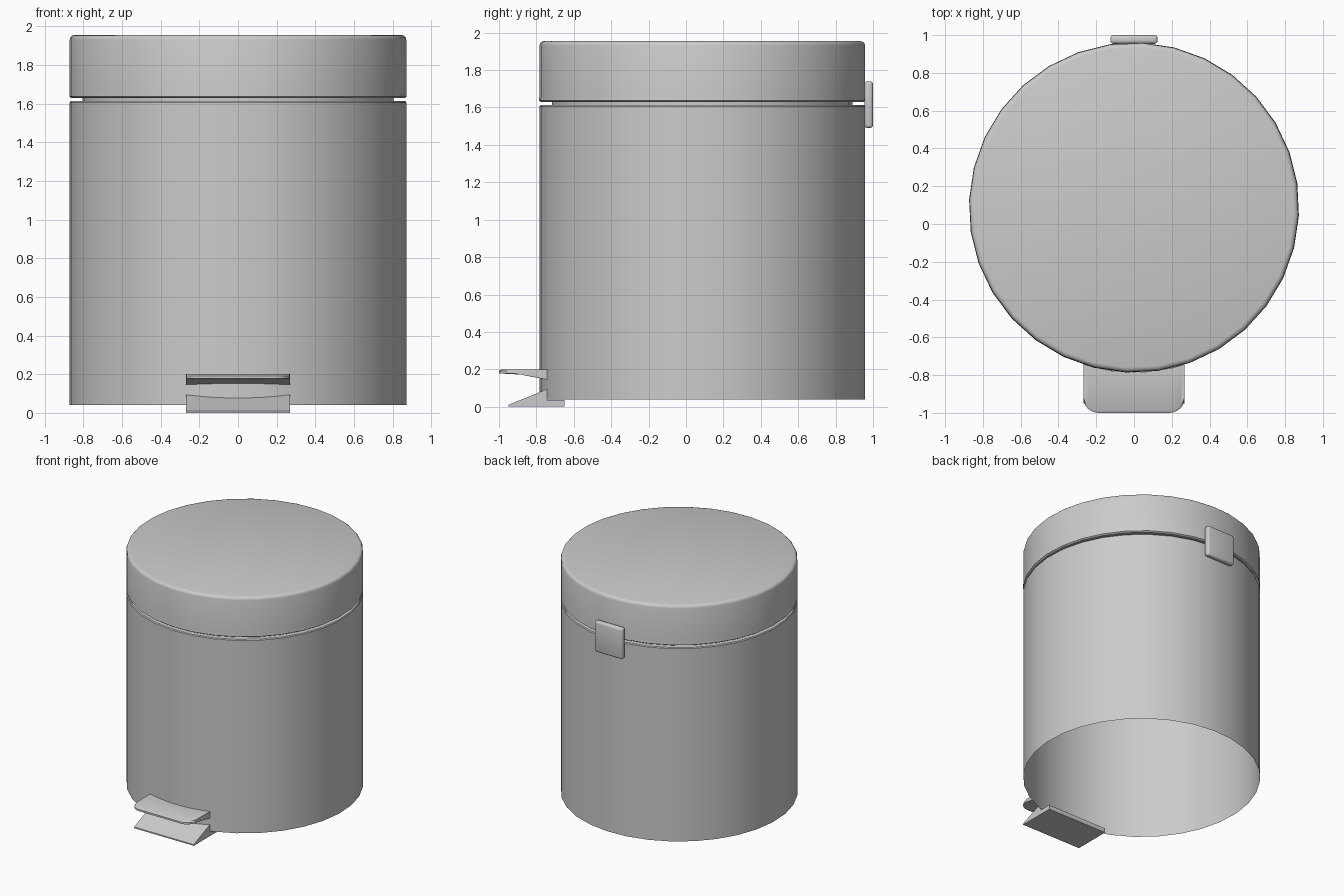
import bpy, bmesh, math

if "Cube" in bpy.data.objects:
    bpy.data.objects.remove(bpy.data.objects["Cube"])

CY, R, SIDES = 0.087, 0.872, 32      # bin axis, radius and facet count


def finish(name, bm, angle=35):
    bmesh.ops.recalc_face_normals(bm, faces=bm.faces)
    me = bpy.data.meshes.new(name)
    bm.to_mesh(me)
    bm.free()
    ob = bpy.data.objects.new(name, me)
    bpy.context.collection.objects.link(ob)
    bpy.ops.object.select_all(action='DESELECT')
    bpy.context.view_layer.objects.active = ob
    ob.select_set(True)
    bpy.ops.object.shade_smooth_by_angle(angle=math.radians(angle))
    return ob


def loft(bm, rings, closed_path, closed_ring):
    rows = [[bm.verts.new(p) for p in ring] for ring in rings]
    n, m = len(rows), len(rows[0])
    for i in range(n if closed_path else n - 1):
        a, b = rows[i], rows[(i + 1) % n]
        for j in range(m if closed_ring else m - 1):
            k = (j + 1) % m
            bm.faces.new((a[j], a[k], b[k], b[j]))
    return rows


def revolve(name, profile, cap_end=False):
    bm = bmesh.new()
    rings = []
    for r, z in profile:
        ring = []
        for i in range(SIDES):
            a = 2 * math.pi * (i - 0.25) / SIDES
            ring.append((r * math.cos(a), CY + r * math.sin(a), z))
        rings.append(ring)
    rows = loft(bm, rings, False, True)
    if cap_end:
        bm.faces.new(rows[-1])
    return finish(name, bm)


def wall_y(x):
    return CY - math.sqrt(R * R - x * x)


def columns(name, xs, section, angle=35):
    # Closed section for each x, lofted sideways and capped at both ends
    bm = bmesh.new()
    rows = loft(bm, [[(x, y, z) for y, z in section(x)] for x in xs], False, True)
    bm.faces.new(rows[0])
    bm.faces.new(rows[-1])
    return finish(name, bm, angle)


# Open-bottomed body with a narrower neck running up into the lid
revolve("body", [(R, 0.04), (R, 1.605), (0.867, 1.612), (0.805, 1.612), (0.805, 1.65)])

# Lid with rounded top and slightly rolled lower rim
revolve("lid", [(0.805, 1.632), (0.862, 1.628), (0.874, 1.636), (0.872, 1.66),
                (0.872, 1.93), (0.868, 1.943), (0.860, 1.951), (0.847, 1.955)], True)

# Foot pedal: rounded front corners, back edge hugging the body
HW, CR = 0.268, 0.08
half = [0.0, 0.06, 0.12] + [HW - CR + CR * math.sin(math.radians(d)) for d in range(0, 91, 15)]
xs = [-x for x in reversed(half[1:])] + half


def pedal_section(x):
    d = max(0.0, abs(x) - (HW - CR))
    f = -1.0 + CR - math.sqrt(max(0.0, CR * CR - d * d))
    b = wall_y(x)
    under = 0.172 - 0.027 * (b + 0.9) / 0.16
    return [(f, 0.178), (f, 0.192), (f + 0.015, 0.2), (b, 0.2), (b, under), (-0.885, 0.172)]


columns("foot_pedal", xs, pedal_section)


# Wedge foot under the pedal, stepping down beneath the body
def foot_section(x):
    b = wall_y(x)
    top = 0.01 + 0.085 * (b + 0.95) / 0.21
    return [(-0.95, 0.0), (-0.95, 0.01), (b, top), (b, 0.035), (-0.65, 0.035), (-0.65, 0.0)]


columns("wedge_foot", [HW * i / 5 for i in range(-5, 6)], foot_section, 25)

# Hinge cover at the back
bm = bmesh.new()
bmesh.ops.create_cube(bm, size=1)
for v in bm.verts:
    v.co = (v.co.x * 0.25, 0.977 + v.co.y * 0.046, 1.615 + v.co.z * 0.25)
bmesh.ops.bevel(bm, geom=bm.edges[:], offset=0.016, segments=3, profile=0.5, affect='EDGES')
finish("hinge_cover", bm)
